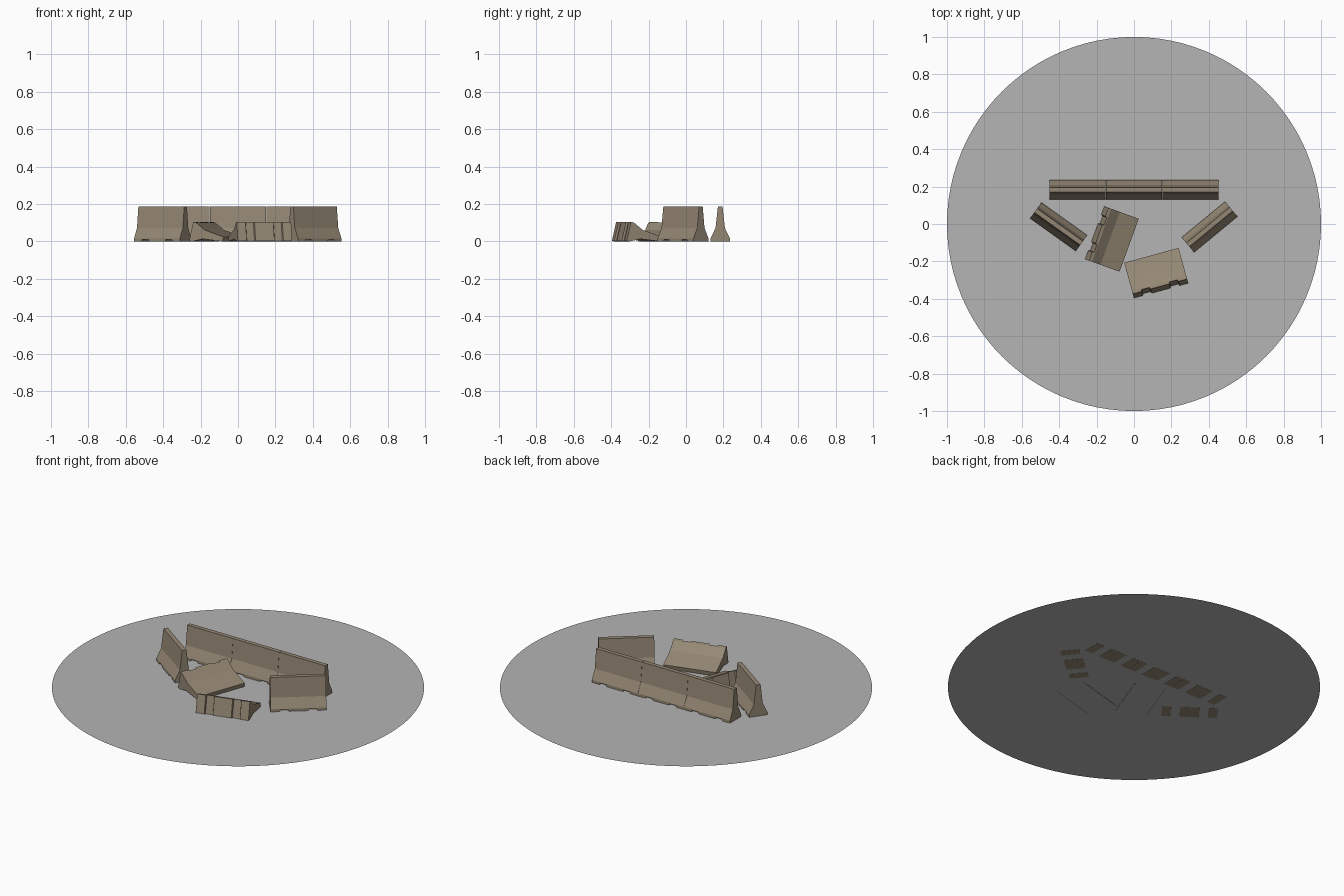
import bpy, bmesh, math
from mathutils import Matrix, Vector

if "Cube" in bpy.data.objects:
    bpy.data.objects.remove(bpy.data.objects["Cube"])


def material(name, rgb):
    m = bpy.data.materials.new(name)
    m.diffuse_color = (*rgb, 1)
    m.use_nodes = True
    m.node_tree.nodes["Principled BSDF"].inputs["Base Color"].default_value = m.diffuse_color
    return m


concrete = material("tan_concrete", (0.30, 0.245, 0.175))
grey = material("ground_grey", (0.46, 0.46, 0.46))

LENGTH, HEIGHT = 0.301, 0.186
# half profile (half width, height) from toe to crown
HALF = [(0.052, 0.0), (0.052, 0.016), (0.025, 0.072), (0.0125, HEIGHT)]
NOTCH = 0.010
# stations along the length: (x, underside height) giving three feet
RIGHT = [(0.052, 0), (0.056, NOTCH), (0.098, NOTCH), (0.102, 0), (LENGTH / 2, 0)]
STATIONS = [(-x, z) for x, z in reversed(RIGHT)] + RIGHT


def barrier_mesh():
    bm = bmesh.new()
    loops = []
    for x, low in STATIONS:
        pts = [(y, max(z, low)) for y, z in HALF]
        ring = pts + [(-y, z) for y, z in reversed(pts)]
        loops.append([bm.verts.new((x, y, z)) for y, z in ring])
    n = len(loops[0])
    for a, b in zip(loops, loops[1:]):
        for i in range(n):
            j = (i + 1) % n
            bm.faces.new((a[i], a[j], b[j], b[i]))
    bm.faces.new(loops[0])
    bm.faces.new(loops[-1])
    bmesh.ops.recalc_face_normals(bm, faces=bm.faces)
    me = bpy.data.meshes.new("barrier")
    bm.to_mesh(me)
    bm.free()
    me.materials.append(concrete)
    return me


BARRIER = barrier_mesh()


def place(name, matrix):
    ob = bpy.data.objects.new(name, BARRIER)
    ob.matrix_world = matrix
    bpy.context.collection.objects.link(ob)


def standing(name, x, y, angle):
    place(name, Matrix.Translation((x, y, 0)) @ Matrix.Rotation(math.radians(angle), 4, 'Z'))


def fallen(name, x, y, angle):
    """Lies on its side; the crown points along local +y turned by angle."""
    toe, crown = HALF[1], HALF[3]
    tilt = math.atan2(toe[0] - crown[0], crown[1] - toe[1])
    rot = Matrix.Rotation(-math.pi / 2 - tilt, 4, 'X')
    pts = [rot @ v.co for v in BARRIER.vertices]
    low = min(p.z for p in pts)
    mid = (min(p.y for p in pts) + max(p.y for p in pts)) / 2
    place(name, Matrix.Translation((x, y, 0))
          @ Matrix.Rotation(math.radians(angle), 4, 'Z')
          @ Matrix.Translation((0, -mid, -low)) @ rot)


# ground disc, a hair above the feet so they show from below
bm = bmesh.new()
bmesh.ops.create_circle(bm, cap_ends=True, segments=96, radius=1.0)
for v in bm.verts:
    v.co.z = 0.0006
me = bpy.data.meshes.new("ground_disc")
bm.to_mesh(me)
bm.free()
me.materials.append(grey)
bpy.context.collection.objects.link(bpy.data.objects.new("ground_disc", me))

# back row, two angled side barriers and two knocked-over ones
for i in (-1, 0, 1):
    standing(f"back_barrier_{i + 2}", i * 0.302, 0.183, 0)
standing("left_barrier", -0.403, -0.015, -35.5)
standing("right_barrier", 0.404, -0.016, 39.5)
fallen("fallen_barrier_left", -0.118, -0.08, -110)
fallen("fallen_barrier_front", 0.119, -0.262, 15.3)
